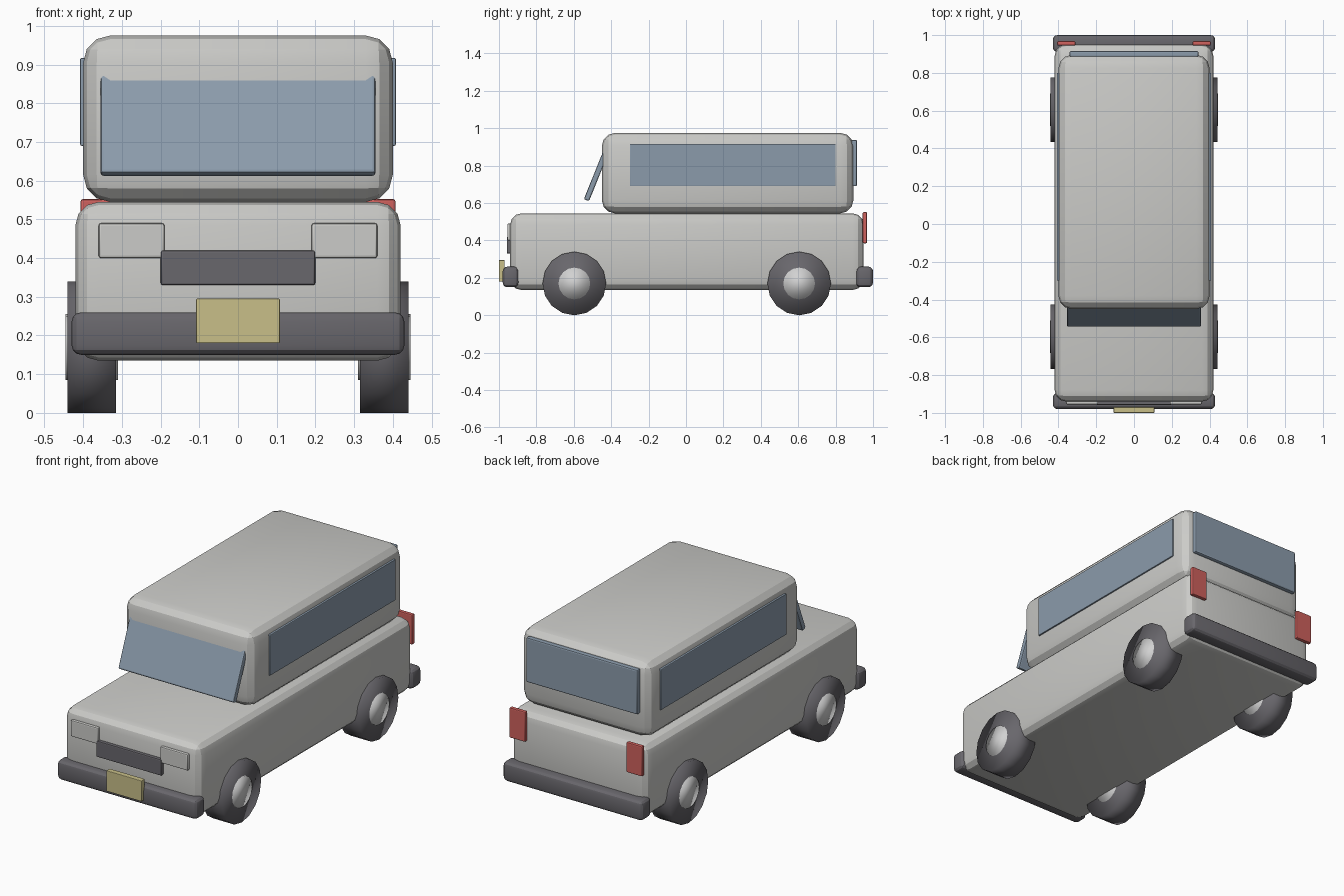
import bpy, math

if "Cube" in bpy.data.objects:
    bpy.data.objects.remove(bpy.data.objects["Cube"])


def material(name, rgb):
    m = bpy.data.materials.new(name)
    m.diffuse_color = (*rgb, 1)
    m.use_nodes = True
    m.node_tree.nodes["Principled BSDF"].inputs["Base Color"].default_value = m.diffuse_color
    return m


PAINT = material("pale grey paint", (0.60, 0.60, 0.58))
GLASS = material("blue grey glass", (0.26, 0.33, 0.41))
RUBBER = material("dark grey", (0.14, 0.135, 0.15))
RED = material("red lens", (0.62, 0.12, 0.11))
YELLOW = material("yellow plate", (0.58, 0.52, 0.25))
CHROME = material("light hub", (0.64, 0.64, 0.64))


def box(name, x, y, z, mat, bevel, segments=3, tilt=0):
    """Rounded box from its (min, max) extents on each axis."""
    ext = (x, y, z)
    bpy.ops.mesh.primitive_cube_add(size=1, location=[(a + b) / 2 for a, b in ext])
    ob = bpy.context.object
    ob.name = name
    ob.scale = [b - a for a, b in ext]
    bpy.ops.object.transform_apply(location=False, rotation=False, scale=True)
    ob.rotation_euler.x = tilt
    ob.data.materials.append(mat)
    mod = ob.modifiers.new("round", 'BEVEL')
    mod.width, mod.segments = bevel, segments
    bpy.ops.object.modifier_apply(modifier="round")
    bpy.ops.object.shade_smooth_by_angle(angle=math.radians(20))
    return ob


def disc(name, x, y, radius, width, sides, mat):
    """Fully smooth cylinder lying along x."""
    bpy.ops.mesh.primitive_cylinder_add(vertices=sides, radius=radius, depth=width,
                                        location=(x, y, 0.17),
                                        rotation=(0, math.pi / 2, 0))
    ob = bpy.context.object
    ob.name = name
    ob.data.materials.append(mat)
    bpy.ops.object.shade_smooth()


# Body shell and cabin
box("lower_body", (-0.42, 0.42), (-0.94, 0.95), (0.135, 0.545), PAINT, 0.06)
box("cabin", (-0.40, 0.40), (-0.45, 0.895), (0.545, 0.975), PAINT, 0.07)

# Windows
box("windshield", (-0.355, 0.355), (-0.495, -0.465), (0.605, 0.885), GLASS, 0.008, 2,
    tilt=-math.radians(22))
box("rear_window", (-0.342, 0.342), (0.885, 0.915), (0.69, 0.938), GLASS, 0.008, 2)

# Bumpers
box("front_bumper", (-0.43, 0.43), (-0.98, -0.895), (0.15, 0.26), RUBBER, 0.025)
box("rear_bumper", (-0.43, 0.43), (0.91, 1.0), (0.15, 0.26), RUBBER, 0.025)

# Front details
box("grille", (-0.20, 0.20), (-0.958, -0.93), (0.33, 0.42), RUBBER, 0.006, 2)
box("number_plate", (-0.108, 0.108), (-1.0, -0.97), (0.18, 0.295), YELLOW, 0.003, 2)

# Parts on both sides
for side, s in (("left", 1), ("right", -1)):
    def span(a, b):
        return tuple(sorted((s * a, s * b)))

    box(side + "_window", span(0.385, 0.408), (-0.30, 0.80), (0.69, 0.917), GLASS, 0.004, 2)
    box(side + "_headlight", span(0.19, 0.36), (-0.955, -0.93), (0.40, 0.49), PAINT, 0.006, 2)
    box(side + "_taillight", span(0.31, 0.407), (0.945, 0.968), (0.385, 0.552), RED, 0.006, 2)
    for end, y in (("front", -0.597), ("rear", 0.605)):
        disc(f"{side}_{end}_tyre", s * 0.378, y, 0.17, 0.126, 16, RUBBER)
        disc(f"{side}_{end}_hub", s * 0.378, y, 0.085, 0.136, 16, CHROME)
